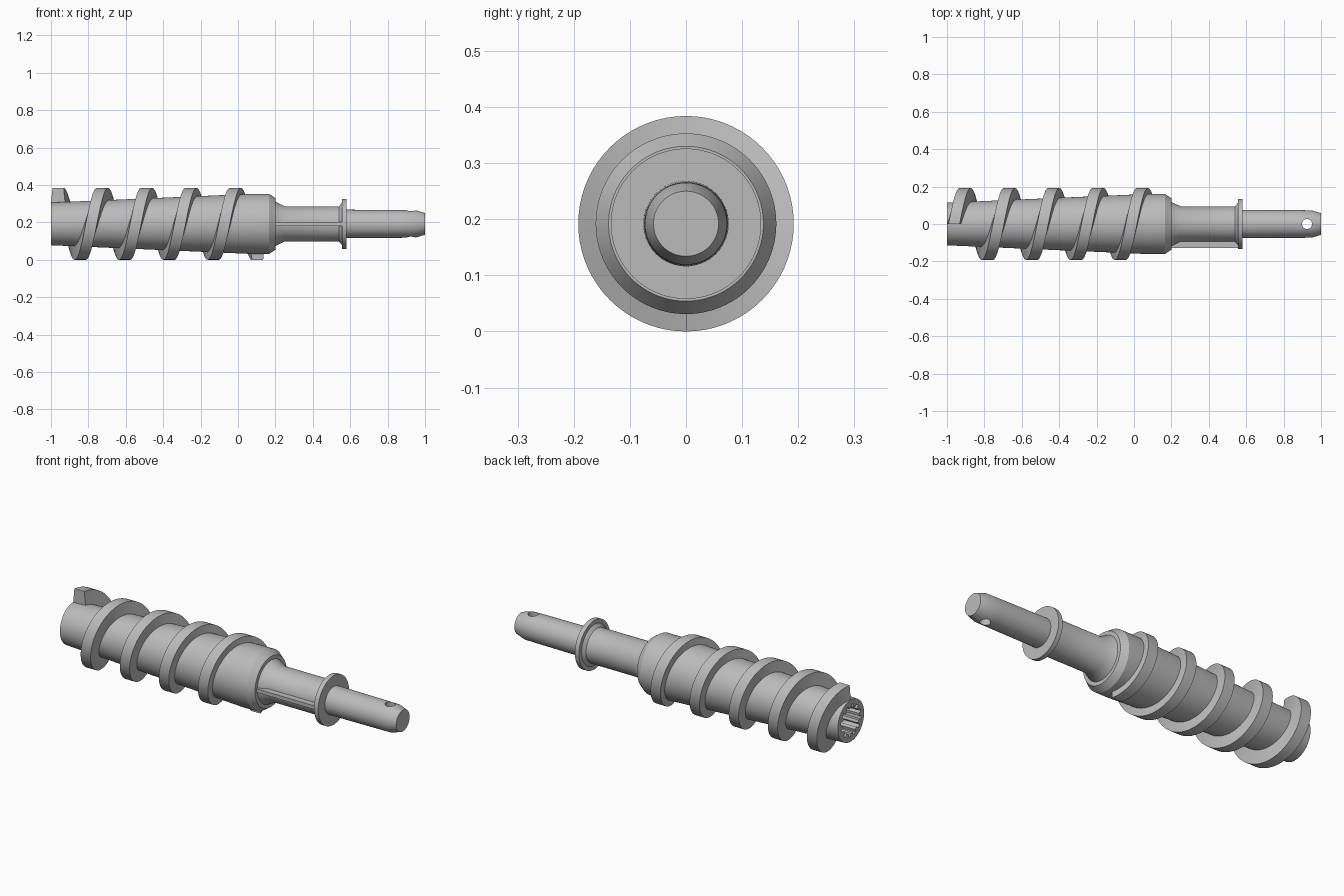
import bpy, bmesh
from math import sin, cos, pi, tau
from mathutils import Vector

cube = bpy.data.objects.get("Cube")
if cube:
    bpy.data.objects.remove(cube, do_unlink=True)

AXIS_Z = 0.192
SEGMENTS = 96

grey = bpy.data.materials.new("plain grey")
grey.use_nodes = True
grey.diffuse_color = (0.5, 0.5, 0.5, 1)
grey.node_tree.nodes["Principled BSDF"].inputs["Base Color"].default_value = (0.5, 0.5, 0.5, 1)


def skin(name, rings):
    """Join equal closed rings of points into a capped solid."""
    bm = bmesh.new()
    loops = [[bm.verts.new(p) for p in ring] for ring in rings]
    n = len(loops[0])
    for a, b in zip(loops, loops[1:]):
        for i in range(n):
            j = (i + 1) % n
            bm.faces.new((a[i], a[j], b[j], b[i]))
    bm.faces.new(loops[0])
    bm.faces.new(loops[-1])
    bmesh.ops.recalc_face_normals(bm, faces=bm.faces)
    mesh = bpy.data.meshes.new(name)
    bm.to_mesh(mesh)
    bm.free()
    mesh.materials.append(grey)
    obj = bpy.data.objects.new(name, mesh)
    bpy.context.collection.objects.link(obj)
    return obj


def around(x, r, angle):
    """Point at an angle from the top, turning toward the back."""
    return Vector((x, r * sin(angle), AXIS_Z + r * cos(angle)))


def lathe(name, profile):
    return skin(name, [[around(x, r, tau * i / SEGMENTS) for i in range(SEGMENTS)]
                       for x, r in profile])


def activate(obj):
    bpy.ops.object.select_all(action="DESELECT")
    obj.select_set(True)
    bpy.context.view_layer.objects.active = obj


def cut(obj, cutter):
    cutter.hide_render = True
    mod = obj.modifiers.new("cut", "BOOLEAN")
    mod.operation = "DIFFERENCE"
    mod.solver = "EXACT"
    mod.object = cutter
    activate(obj)
    bpy.ops.object.modifier_apply(modifier=mod.name)
    bpy.data.objects.remove(cutter, do_unlink=True)


# Tapered barrel, shoulder, neck, flange and drive pin in one turned profile
shaft = lathe("barrel_and_shaft", [
    (-1.0, 0.114), (0.08, 0.161), (0.165, 0.161), (0.2, 0.138), (0.2, 0.118),
    (0.25, 0.094), (0.54, 0.094), (0.555, 0.112), (0.555, 0.134), (0.58, 0.134),
    (0.58, 0.076), (0.88, 0.074), (0.95, 0.073), (1.0, 0.058)])

# Splined socket in the barrel end
teeth = []
for i in range(12):
    for step, r in ((0, 0.07), (0.4, 0.07), (0.5, 0.088), (0.9, 0.088)):
        teeth.append((r, tau * (i + step) / 12))
cut(shaft, skin("socket_cutter", [[around(x, r, a) for r, a in teeth] for x in (-1.1, -0.6)]))

# Vertical cross hole in the drive pin
cut(shaft, skin("pin_hole_cutter", [
    [Vector((0.925 + 0.027 * cos(tau * i / 32), 0.027 * sin(tau * i / 32), z)) for i in range(32)]
    for z in (0.05, 0.35)]))

# Helical flight: trapezoid section swept four and a half turns
PITCH, START, TURNS, STEPS = 0.237, -0.962, 4.5, 72
section = ((-0.038, 0.105), (-0.03, 0.192), (0.03, 0.192), (0.038, 0.105))
rings = []
for k in range(int(TURNS * STEPS) + 1):
    turn = k / STEPS
    rings.append([around(START + PITCH * turn + dx, r, tau * turn) for dx, r in section])
flight = skin("helical_flight", rings)

# Thin key rib along the front of the neck
rib = skin("neck_rib", [
    [Vector((x, y, AXIS_Z + z)) for y, z in
     ((-0.127, -0.01), (-0.127, 0.01), (-0.06, 0.01), (-0.06, -0.01))]
    for x in (0.195, 0.56)])

for part in (shaft, flight, rib):
    activate(part)
    bpy.ops.object.shade_smooth_by_angle(angle=pi / 7)
